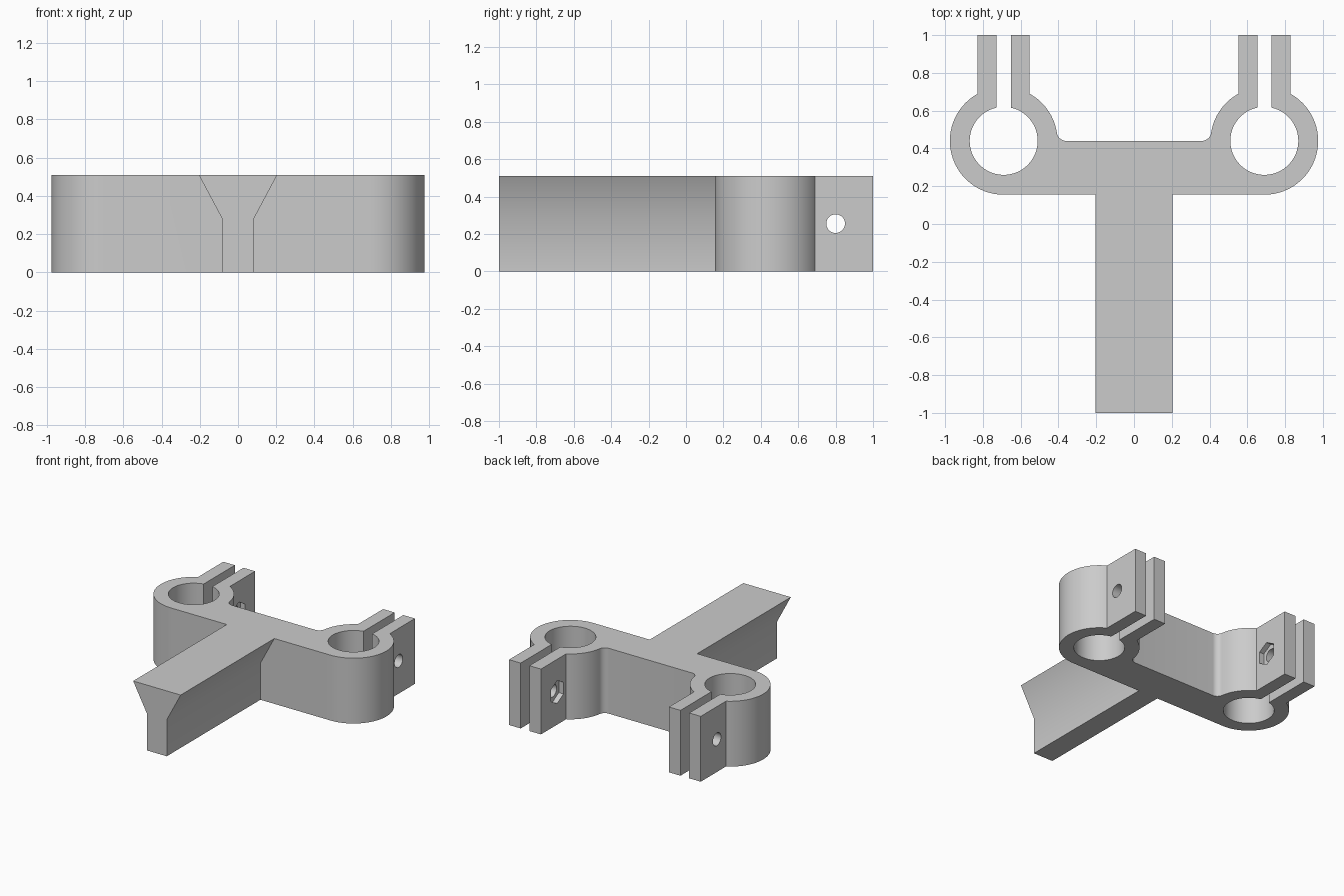
import bpy
import bmesh
from math import acos, asin, cos, sin, pi, sqrt
from mathutils import Matrix

if "Cube" in bpy.data.objects:
    bpy.data.objects.remove(bpy.data.objects["Cube"])

HEIGHT = 0.51
CX, CY = 0.69, 0.44            # clamp ring centre
OUTER, BORE = 0.285, 0.18      # ring radii
EAR, SLOT = 0.1375, 0.0375     # half widths of ear pair and slot
FILLET = 0.05
BOLT_Y, BOLT_Z = 0.80, HEIGHT / 2

grey = bpy.data.materials.new("plain grey")
grey.use_nodes = True
grey.diffuse_color = (0.6, 0.6, 0.6, 1)
grey.node_tree.nodes["Principled BSDF"].inputs["Base Color"].default_value = (0.6, 0.6, 0.6, 1)


def arc(cx, cy, r, start, end, steps):
    angles = [start + (end - start) * i / steps for i in range(steps + 1)]
    return [(cx + r * cos(a), cy + r * sin(a)) for a in angles]


def make_object(name, bm):
    bmesh.ops.recalc_face_normals(bm, faces=bm.faces)
    mesh = bpy.data.meshes.new(name)
    bm.to_mesh(mesh)
    bm.free()
    mesh.materials.append(grey)
    obj = bpy.data.objects.new(name, mesh)
    bpy.context.collection.objects.link(obj)
    return obj


def extrude(name, points, offset):
    bm = bmesh.new()
    face = bm.faces.new([bm.verts.new(p) for p in points])
    new = bmesh.ops.extrude_face_region(bm, geom=[face])["geom"]
    verts = [g for g in new if isinstance(g, bmesh.types.BMVert)]
    bmesh.ops.translate(bm, verts=verts, vec=offset)
    return make_object(name, bm)


def bolt_cutter(name, sides, radius, x, length):
    bm = bmesh.new()
    # A quarter turn about y puts the first corner in the xy plane
    place = Matrix.Translation((x, BOLT_Y, BOLT_Z)) @ Matrix.Rotation(pi / 2, 4, "Y")
    if sides == 6:
        place = place @ Matrix.Rotation(pi / 2, 4, "Z")
    bmesh.ops.create_cone(bm, cap_ends=True, segments=sides, radius1=radius,
                          radius2=radius, depth=length, matrix=place)
    obj = make_object(name, bm)
    obj.hide_render = True
    return obj


def combine(target, tool, operation):
    mod = target.modifiers.new(operation, "BOOLEAN")
    mod.operation = operation
    mod.solver = "EXACT"
    mod.object = tool
    graph = bpy.context.evaluated_depsgraph_get()
    mesh = bpy.data.meshes.new_from_object(target.evaluated_get(graph))
    target.modifiers.clear()
    target.data = mesh
    bpy.data.objects.remove(tool)


# Plan outline of one half: bar, ring, slotted ears and fillet
dx = sqrt((OUTER + FILLET) ** 2 - FILLET ** 2)
ear_angle = acos(EAR / OUTER)
slot_angle = acos(SLOT / BORE)
fillet_angle = asin(FILLET / (OUTER + FILLET))
half = arc(CX, CY, OUTER, -pi / 2, ear_angle, 36)
half += [(CX + EAR, 1), (CX + SLOT, 1)]
half += arc(CX, CY, BORE, slot_angle, -pi - slot_angle, 56)
half += [(CX - SLOT, 1), (CX - EAR, 1)]
half += arc(CX, CY, OUTER, pi - ear_angle, pi - fillet_angle, 14)
half += arc(CX - dx, CY + FILLET, FILLET, -fillet_angle, -pi / 2, 10)[1:]
outline = half + [(-x, y) for x, y in reversed(half)]
bracket = extrude("clamp_bracket", [(x, y, 0) for x, y in outline], (0, 0, HEIGHT))

# Stem with a flared top
side = [(0.085, 0), (0.085, 0.285), (0.205, HEIGHT)]
section = side + [(-x, z) for x, z in reversed(side)]
stem = extrude("stem", [(x, -1, z) for x, z in section], (0, 1.3, 0))
combine(bracket, stem, "UNION")

# Bolt holes through the ears, hexagonal nut pockets on the inner faces
for s in (-1, 1):
    combine(bracket, bolt_cutter("bolt_hole", 32, 0.05, s * CX, 0.5), "DIFFERENCE")
    combine(bracket, bolt_cutter("nut_pocket", 6, 0.09, s * (CX - EAR), 0.08), "DIFFERENCE")

bpy.ops.object.select_all(action="DESELECT")
bracket.select_set(True)
bpy.context.view_layer.objects.active = bracket
bpy.ops.object.shade_smooth_by_angle(angle=pi / 6)
